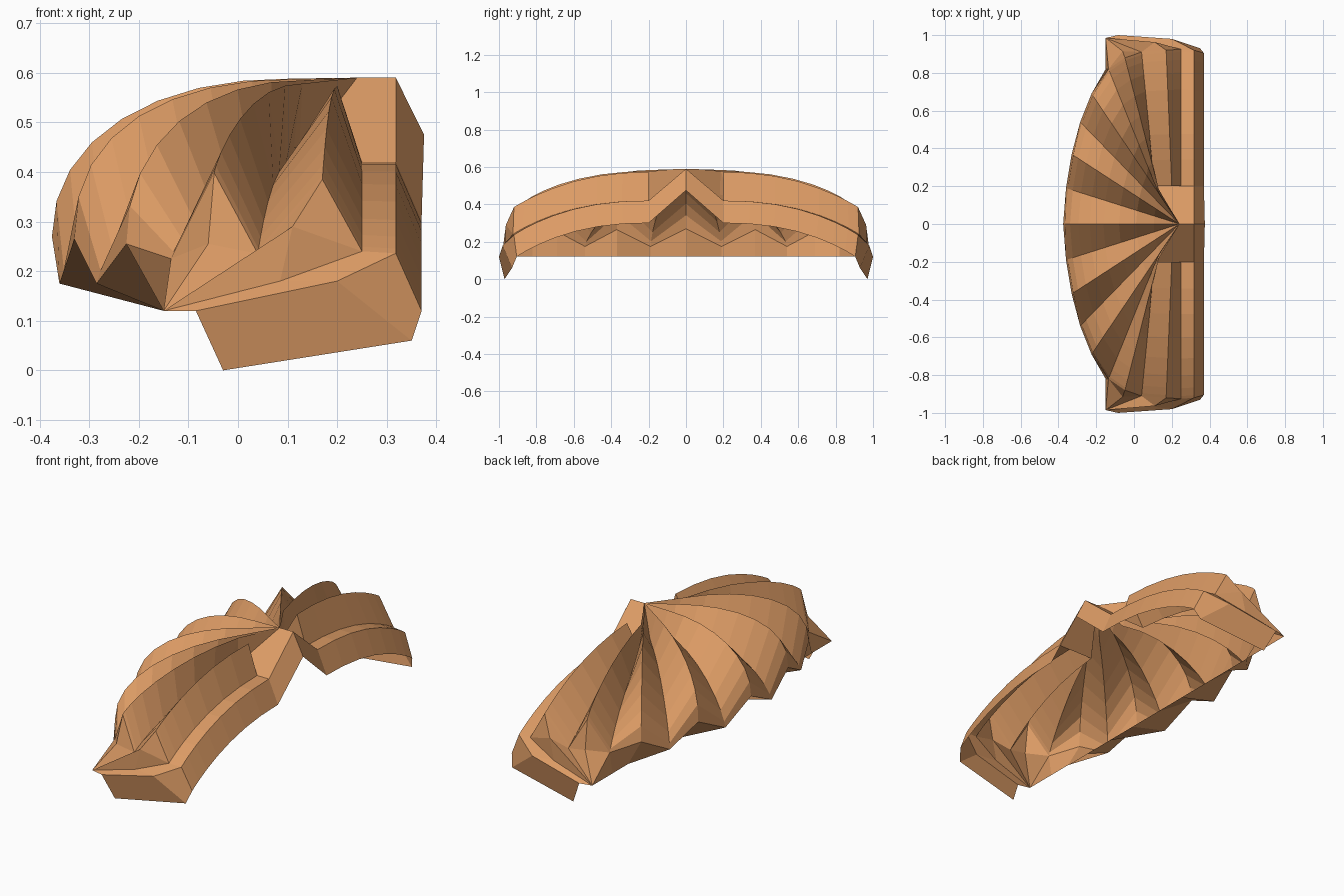
import bpy, bmesh, math
from mathutils import Vector

if "Cube" in bpy.data.objects:
    bpy.data.objects.remove(bpy.data.objects["Cube"])

mat = bpy.data.materials.new("canvas_orange")
mat.diffuse_color = (0.72, 0.33, 0.13, 1)
mat.use_nodes = True
mat.node_tree.nodes["Principled BSDF"].inputs["Base Color"].default_value = mat.diffuse_color
N = 8  # segments along each rib


def rib(start, mid, end, a, b, tail=()):
    """Start point, then an arched run from mid to end, then optional tail."""
    pts = [Vector(start)]
    for i in range(N + 1):
        s = math.sin(i / N * math.pi / 2)
        p = Vector(mid).lerp(Vector(end), s)
        p.z = end[2] + (mid[2] - end[2]) * max(0.0, 1 - s ** a) ** b
        pts.append(p)
    return pts + [Vector(t) for t in tail]


def fan(end, mid_z, a, b):
    mid = Vector(APEX).lerp(Vector(end), 0.22)
    mid.z = mid_z
    return rib(APEX, mid, end, a, b)


def make(name, strips, polys=()):
    """Join neighbouring ribs into strips, add loose faces, mirror over y."""
    bm = bmesh.new()

    def face(ps):
        bm.faces.new([bm.verts.new(p) for p in ps])

    for l, r in strips:
        for i in range(min(len(l), len(r)) - 1):
            q = []
            for p in (l[i], r[i], r[i + 1], l[i + 1]):
                if all((p - o).length > 1e-5 for o in q):
                    q.append(p)
            if len(q) > 2:
                face(q)
    for p in polys:
        face(p)
    bmesh.ops.remove_doubles(bm, verts=bm.verts, dist=1e-4)
    bmesh.ops.recalc_face_normals(bm, faces=bm.faces)
    me = bpy.data.meshes.new(name)
    bm.to_mesh(me)
    bm.free()
    ob = bpy.data.objects.new(name, me)
    bpy.context.collection.objects.link(ob)
    me.materials.append(mat)
    m = ob.modifiers.new("mirror", 'MIRROR')
    m.use_axis = (False, True, False)
    m.use_clip = True
    return ob


# Ribs radiating from the apex: ridges (r) and valleys (v)
APEX = (0.24, 0, 0.59)
TIP = Vector((-0.15, 0.985, 0.12))
r0 = fan((-0.375, 0, 0.27), 0.588, 2.2, 0.47)
v0 = fan((-0.36, 0.19, 0.175), 0.5, 2.0, 0.75)
r1 = fan((-0.33, 0.37, 0.265), 0.587, 2.2, 0.42)
v1 = fan((-0.285, 0.54, 0.175), 0.48, 2.0, 0.75)
r2 = fan((-0.225, 0.69, 0.255), 0.585, 2.2, 0.46)
v2 = rib(APEX, (0.125, 0.175, 0.45), (-0.135, 0.82, 0.225), 2.0, 0.85)
r3 = rib(APEX, (0.13, 0.185, 0.578), (-0.048, 0.88, 0.398), 2.2, 0.8)
v3 = rib(APEX, (0.11, 0.2, 0.42), (0.04, 0.91, 0.235), 2.3, 0.95)
r4 = rib(APEX, (0.2, 0.2, 0.573), (0.17, 0.92, 0.385), 2.2, 0.97)
v4 = rib((0.25, 0, 0.59), (0.25, 0.2, 0.42), (0.25, 0.925, 0.24), 2.3, 0.95,
         [(0.085, 0.965, 0.18), TIP])
ribs = [r0, v0, r1, v1, r2, v2, r3, v3]
side = [v3[1:], r4[1:], v4[1:N + 2]]  # outermost rib starts at a gable
make("pleated_canopy", list(zip(ribs, ribs[1:])) + list(zip(side, side[1:])), [
    (v3[1], r4[1], v4[1]), (v3[0], v3[1], v4[1], v4[0])])

# Front rim: flat top strip and outer face, wrapping round the ends
rim_top = rib((0.318, 0, 0.59), (0.318, 0.2, 0.42), (0.318, 0.92, 0.236), 2.3, 0.95,
              [(0.2, 0.98, 0.18), (-0.085, 1.0, 0.12)])
rim_low = rib((0.375, 0, 0.475), (0.37, 0.2, 0.3), (0.37, 0.905, 0.12), 2.3, 0.95,
              [(0.35, 0.93, 0.06), (-0.03, 0.97, 0.0)])
make("front_rim", [(v4, rim_top), (rim_top, rim_low)])

# Folded ends of the side pleats
e = [r[-1] for r in ribs] + [r4[-1]]
v4e, v4t = v4[N + 1], v4[N + 2]
fold = Vector((-0.06, 0.915, 0.255))
bulge = Vector((0.11, 0.963, 0.29))
make("pleat_ends", [], [
    (e[5], fold, e[6]), (e[6], fold, e[7]), (e[7], bulge, e[8]), (e[8], bulge, v4e),
    (e[5], TIP, fold), (fold, TIP, e[7]), (e[7], TIP, bulge),
    (bulge, TIP, v4t), (bulge, v4t, v4e),
])

# Pleated ledge from the zigzag hem in to the straight back line
w = [Vector((-0.15, p.y, 0.12)) for p in e[:6]]
make("underside_ledge", [(e[:6], w)], [(e[5], TIP, w[5])])
